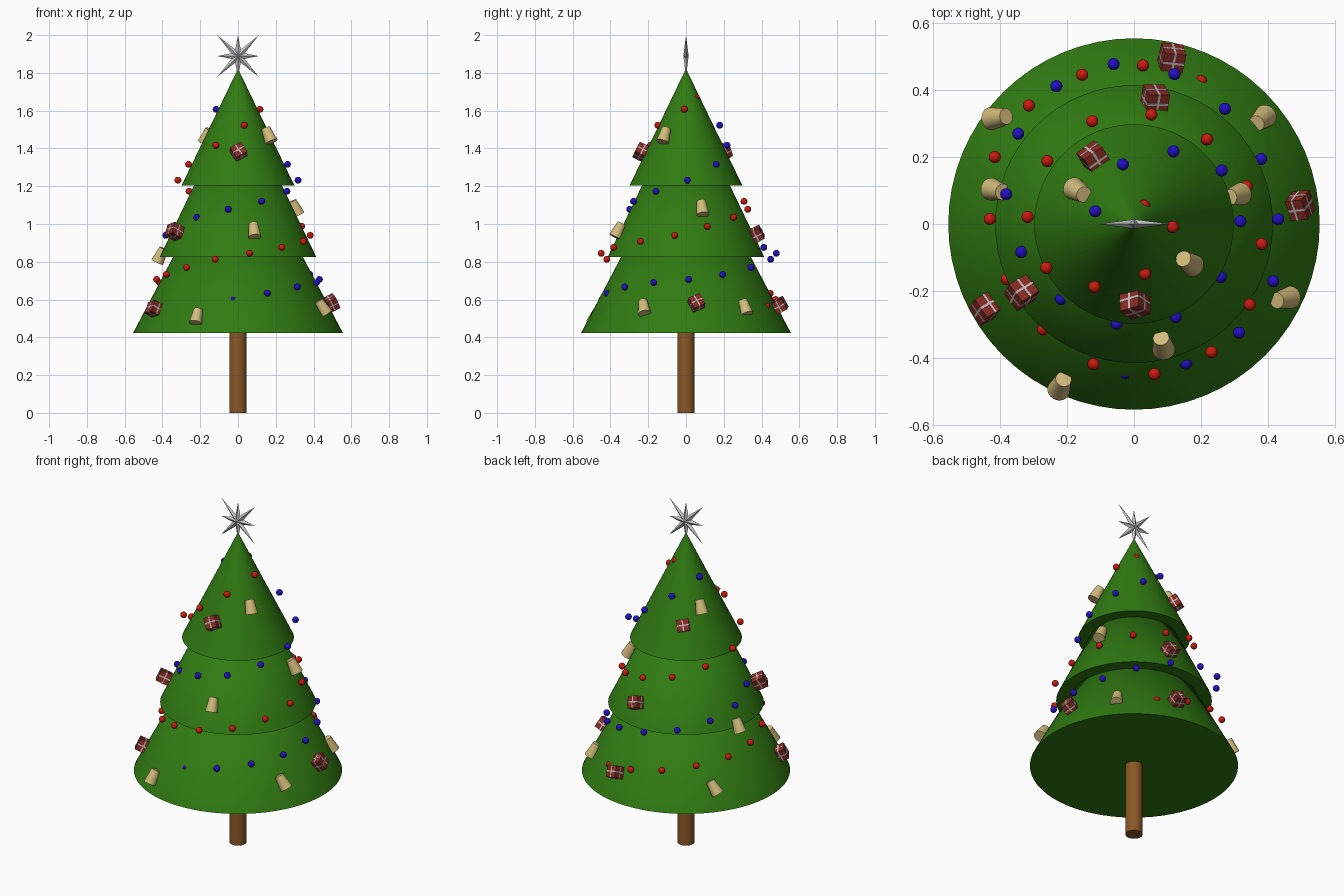
import bpy, bmesh, math
from mathutils import Vector, Matrix

if "Cube" in bpy.data.objects:
    bpy.data.objects.remove(bpy.data.objects["Cube"])


def material(name, rgb):
    m = bpy.data.materials.new(name)
    m.diffuse_color = (*rgb, 1)
    m.use_nodes = True
    m.node_tree.nodes["Principled BSDF"].inputs["Base Color"].default_value = m.diffuse_color
    return m


GREEN = material("needle_green", (0.03, 0.2, 0.006))
BROWN = material("bark_brown", (0.25, 0.1, 0.02))
RED = material("bauble_red", (0.6, 0.01, 0.005))
BLUE = material("bauble_blue", (0.015, 0.005, 0.55))
GOLD = material("bell_gold", (0.65, 0.5, 0.2))
WRAP = material("wrap_red", (0.25, 0.025, 0.018))
RIBBON = material("ribbon_pale", (0.6, 0.5, 0.5))


def finish(name, bm, mat=None, smooth=True, matrix=None):
    me = bpy.data.meshes.new(name)
    bmesh.ops.recalc_face_normals(bm, faces=bm.faces)
    bm.to_mesh(me)
    bm.free()
    ob = bpy.data.objects.new(name, me)
    bpy.context.collection.objects.link(ob)
    if mat:
        me.materials.append(mat)
    if matrix:
        ob.matrix_world = matrix
    if smooth:
        bpy.ops.object.select_all(action='DESELECT')
        ob.select_set(True)
        bpy.context.view_layer.objects.active = ob
        bpy.ops.object.shade_smooth_by_angle(angle=math.radians(40))
    return ob


def cone(name, r1, r2, z1, z2, mat, seg=64):
    bm = bmesh.new()
    bmesh.ops.create_cone(bm, cap_ends=True, segments=seg, radius1=r1, radius2=r2,
                          depth=z2 - z1, matrix=Matrix.Translation((0, 0, (z1 + z2) / 2)))
    return finish(name, bm, mat)


# Trunk and three branch tiers
cone("trunk", 0.046, 0.046, 0, 0.5, BROWN, 32)
cone("lower_branches", 0.555, 0, 0.424, 1.476, GREEN)
cone("middle_branches", 0.415, 0, 0.824, 1.69, GREEN)
cone("upper_branches", 0.298, 0.006, 1.205, 1.81, GREEN)

# Eight-pointed star with raised centre on both faces
bm = bmesh.new()
ring = []
for i in range(16):
    a = i * math.pi / 8
    r = 0.038 if i % 2 else (0.155 if i % 4 == 2 else 0.11)
    ring.append(bm.verts.new((r * math.cos(a), 0, r * math.sin(a))))
for y in (-0.014, 0.014):
    hub = bm.verts.new((0, y, 0))
    for i in range(16):
        bm.faces.new((hub, ring[i], ring[(i + 1) % 16]))
finish("star", bm, None, False, Matrix.Translation((0, 0, 1.889)))

# Two bauble strands winding down; blue is red turned half round the axis
STRAND = [
    (0.03, 0.055, 1.67), (0.116, -0.009, 1.607), (0.033, -0.149, 1.523),
    (-0.118, -0.188, 1.417), (-0.262, -0.131, 1.316), (-0.318, 0.021, 1.232),
    (-0.259, 0.188, 1.173), (-0.125, 0.307, 1.12), (0.052, 0.327, 1.078),
    (0.218, 0.253, 1.035), (0.337, 0.113, 0.988), (0.382, -0.06, 0.94),
    (0.346, -0.241, 0.908), (0.232, -0.383, 0.876), (0.061, -0.449, 0.845),
    (-0.121, -0.419, 0.813), (-0.272, -0.315, 0.77), (-0.38, -0.165, 0.733),
    (-0.431, 0.015, 0.707), (-0.416, 0.2, 0.69), (-0.314, 0.354, 0.667),
    (-0.155, 0.446, 0.633), (0.027, 0.474, 0.6), (0.2, 0.427, 0.565)]
for i, (x, y, z) in enumerate(STRAND):
    for name, mat, p in (("red", RED, (x, y, z)), ("blue", BLUE, (-x, 0.029 - y, z))):
        bm = bmesh.new()
        bmesh.ops.create_uvsphere(bm, u_segments=20, v_segments=12, radius=0.018)
        finish(f"{name}_bauble_{i + 1}", bm, mat, True, Matrix.Translation(p))


def on_slope(p, twist):
    """Frame on the branches: X sideways, Y up the slope, Z outward."""
    out = Vector((p[0], p[1], 0)).normalized()
    n = (out + Vector((0, 0, 0.5))).normalized()
    side = Vector((0, 0, 1)).cross(out)
    up = n.cross(side)
    rot = Matrix((side, up, n)).transposed().to_4x4()
    return Matrix.Translation(p) @ rot @ Matrix.Rotation(math.radians(twist), 4, 'Z')


def box(name, size, mat, matrix):
    bm = bmesh.new()
    bmesh.ops.create_cube(bm, size=1)
    bmesh.ops.scale(bm, vec=size, verts=bm.verts)
    finish(name, bm, mat, False, matrix)


# Wrapped gifts with crossing ribbons
GIFTS = [(0.113, 0.495, 0.57, 15), (0.063, 0.372, 0.945, 20), (-0.119, 0.196, 1.38, 10),
         (0.492, 0.055, 0.58, 25), (-0.441, -0.25, 0.548, 12), (-0.336, -0.205, 0.961, 15),
         (0.003, -0.235, 1.38, 32)]
S, T, W = 0.066, 0.068, 0.007
for i, (x, y, z, twist) in enumerate(GIFTS):
    m = on_slope((x, y, z), twist)
    box(f"gift_{i + 1}", (S, S, S), WRAP, m)
    box(f"gift_ribbon_a_{i + 1}", (W, T, T), RIBBON, m)
    box(f"gift_ribbon_b_{i + 1}", (T, W, T), RIBBON, m)
    box(f"gift_ribbon_c_{i + 1}", (T, T, W), RIBBON, m)

# Tapered bells lying on the slope, wide end down
BELLS = [(-0.405, 0.318, 0.55, 25), (0.38, 0.312, 0.559, 0), (-0.41, 0.1, 0.834, 0),
         (0.303, 0.085, 1.085, 0), (-0.165, 0.097, 1.465, 0), (0.162, -0.114, 1.47, 0),
         (0.085, -0.358, 0.967, 0), (0.448, -0.224, 0.559, 20), (-0.218, -0.48, 0.511, 0)]
for i, (x, y, z, twist) in enumerate(BELLS):
    bm = bmesh.new()
    bmesh.ops.create_cone(bm, cap_ends=True, segments=32, radius1=0.034, radius2=0.024,
                          depth=0.08, matrix=Matrix.Rotation(-math.pi / 2, 4, 'X'))
    finish(f"bell_{i + 1}", bm, GOLD, True, on_slope((x, y, z), twist))
